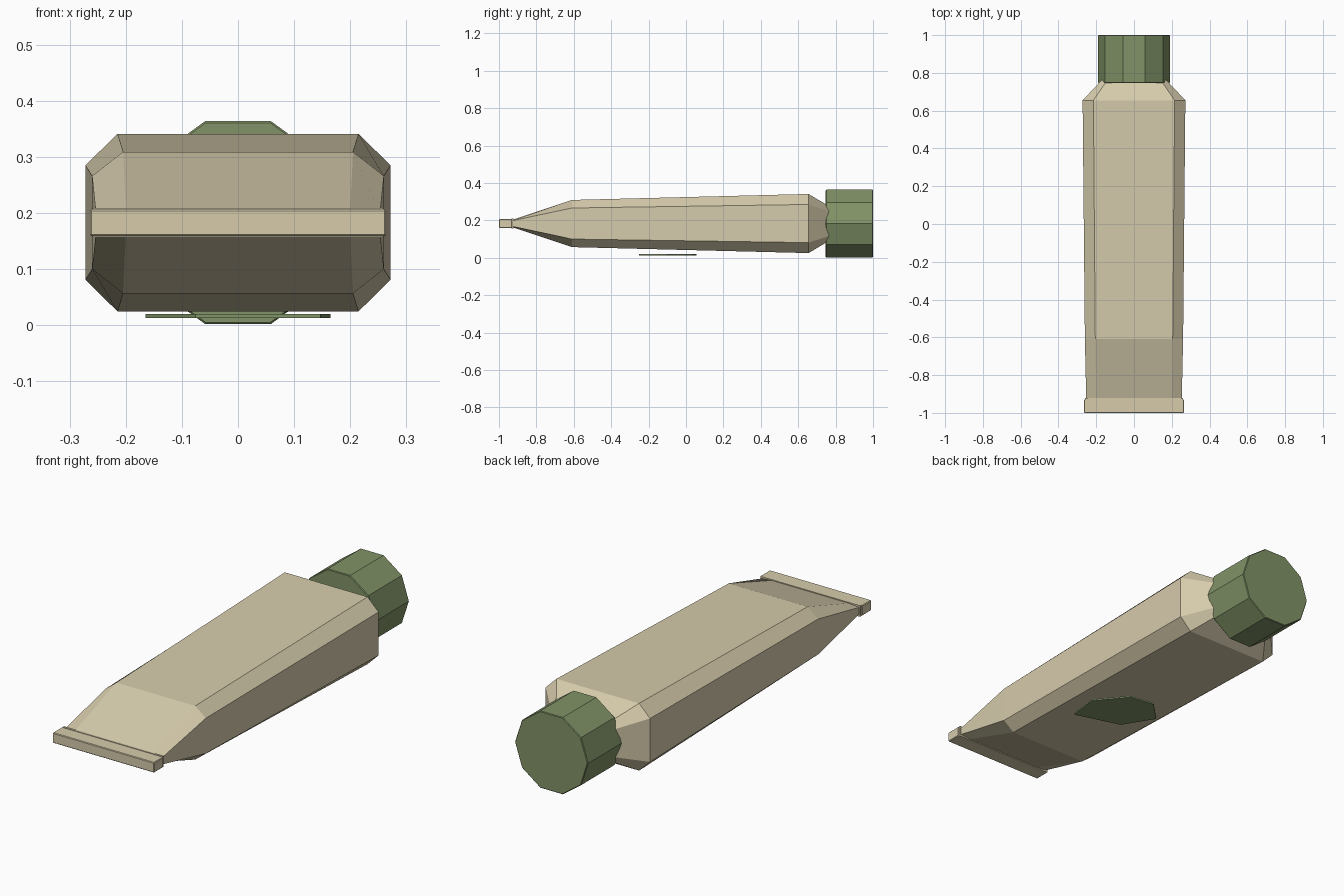
import bpy
import bmesh
from math import cos, sin, pi, radians

default = bpy.data.objects.get("Cube")
if default:
    bpy.data.objects.remove(default, do_unlink=True)

MID = 0.183  # height of the tube axis


def material(name, color):
    mat = bpy.data.materials.new(name)
    mat.use_nodes = True
    mat.diffuse_color = color
    bsdf = mat.node_tree.nodes["Principled BSDF"]
    bsdf.inputs["Base Color"].default_value = color
    bsdf.inputs["Roughness"].default_value = 0.8
    return mat


cream = material("cream", (0.67, 0.60, 0.41, 1))
green = material("olive_green", (0.22, 0.29, 0.135, 1))


def loft(name, loops, mat, bevel=0):
    """Skin matching loops of points and close both ends."""
    bm = bmesh.new()
    rings = [[bm.verts.new(p) for p in loop] for loop in loops]
    count = len(rings[0])
    for a, b in zip(rings, rings[1:]):
        for i in range(count):
            j = (i + 1) % count
            bm.faces.new((a[i], a[j], b[j], b[i]))
    bm.faces.new(rings[0])
    bm.faces.new(rings[-1])
    bmesh.ops.recalc_face_normals(bm, faces=bm.faces)
    mesh = bpy.data.meshes.new(name)
    bm.to_mesh(mesh)
    bm.free()
    mesh.materials.append(mat)
    obj = bpy.data.objects.new(name, mesh)
    bpy.context.collection.objects.link(obj)
    if bevel:
        mod = obj.modifiers.new("bevel", "BEVEL")
        mod.width = bevel
        mod.segments = 1
        mod.limit_method = "ANGLE"
        mod.angle_limit = radians(60)
    return obj


def octagon(y, half_w, flat_w, half_h, side_h):
    """Chamfered rectangle across the tube."""
    quarter = [(half_w, side_h), (flat_w, half_h)]
    top = quarter + [(-x, z) for x, z in reversed(quarter)]
    ring = top + [(-x, -z) for x, z in top]
    return [(x, y, MID + z) for x, z in ring]


def rectangle(y, w, h):
    return [(sx * w, y, MID + sz * h)
            for sx, sz in ((1, 1), (-1, 1), (-1, -1), (1, -1))]


def decagon(y, r):
    return [(r * cos(i * pi / 5), y, MID + r * sin(i * pi / 5))
            for i in range(10)]


# Tube body: crimped end, full belly, shoulder running into the cap
loft("tube_body", [
    octagon(-0.925, 0.253, 0.20, 0.021, 0.016),
    octagon(-0.61, 0.26, 0.205, 0.126, 0.083),
    octagon(0.655, 0.272, 0.215, 0.158, 0.102),
    octagon(0.80, 0.135, 0.115, 0.072, 0.055),
], cream)

# Folded end seal and the thin lip behind it
loft("end_seal", [rectangle(-1.0, 0.264, 0.024),
                  rectangle(-0.93, 0.264, 0.024)], cream, 0.003)
loft("seal_lip", [rectangle(-0.932, 0.259, 0.026),
                  rectangle(-0.922, 0.259, 0.026)], cream)

# Ten-sided screw cap
loft("cap", [decagon(0.747, 0.19), decagon(1.0, 0.19)], green, 0.003)

# Leaf-shaped plate under the tube
leaf = [(0.147, -0.25), (0.165, -0.10), (0.053, 0.035),
        (-0.07, 0.055), (-0.165, -0.04), (-0.076, -0.185)]
loft("leaf_plate", [[(x, y, z) for x, y in leaf]
                    for z in (0.013, 0.020)], green)
